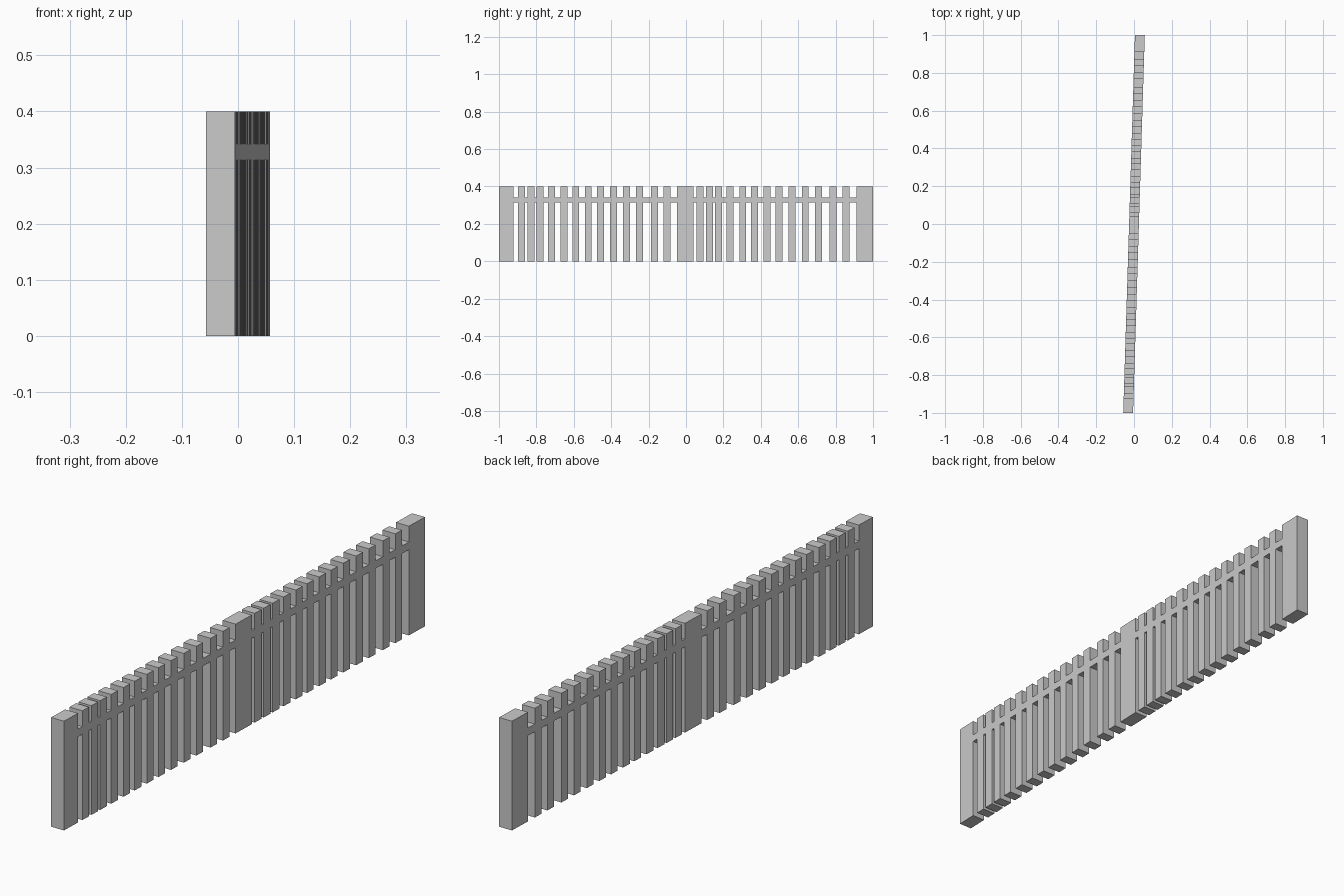
import bpy
import bmesh

if "Cube" in bpy.data.objects:
    bpy.data.objects.remove(bpy.data.objects["Cube"])

HEIGHT = 0.40
RAIL_LOW, RAIL_HIGH = 0.314, 0.342
THICK = 0.052
SLOPE = 0.031          # fence drifts sideways along its length
SLAT = 0.037

# Slat start positions in one bay; the second bay repeats them
BAY = [-0.898, -0.848, -0.799, -0.738, -0.670, -0.608, -0.541,
       -0.476, -0.407, -0.336, -0.266, -0.188, -0.119]
BAY_STEP = 0.955

# Uprights as (start, end) along y: end posts, middle post and slats
uprights = [(-1.0, -0.922), (-0.049, 0.041), (0.911, 1.0)]
for offset in (0.0, BAY_STEP):
    uprights += [(y + offset, y + offset + SLAT) for y in BAY]
uprights.sort()


def edge_profile(z_upright, z_gap):
    """Comb outline: full reach at the uprights, stopping at the rail in gaps."""
    pts = []
    for i, (a, b) in enumerate(uprights):
        if i:
            pts.append((a, z_gap))
        pts += [(a, z_upright), (b, z_upright)]
        if i < len(uprights) - 1:
            pts.append((b, z_gap))
    return pts


# Fence silhouette: legs along the bottom, slat tips along the top
outline = edge_profile(0.0, RAIL_LOW) + edge_profile(HEIGHT, RAIL_HIGH)[::-1]

# Extrude the silhouette across the fence thickness
bm = bmesh.new()
verts = [bm.verts.new((SLOPE * y - THICK / 2, y, z)) for y, z in outline]
face = bm.faces.new(verts)
extruded = bmesh.ops.extrude_face_region(bm, geom=[face], use_keep_orig=True)
moved = [g for g in extruded["geom"] if isinstance(g, bmesh.types.BMVert)]
bmesh.ops.translate(bm, verts=moved, vec=(THICK, 0, 0))
bmesh.ops.triangulate(bm, faces=[f for f in bm.faces if len(f.verts) > 4])
bmesh.ops.recalc_face_normals(bm, faces=bm.faces)

mesh = bpy.data.meshes.new("slatted_fence")
bm.to_mesh(mesh)
bm.free()
fence = bpy.data.objects.new("slatted_fence", mesh)
bpy.context.collection.objects.link(fence)
